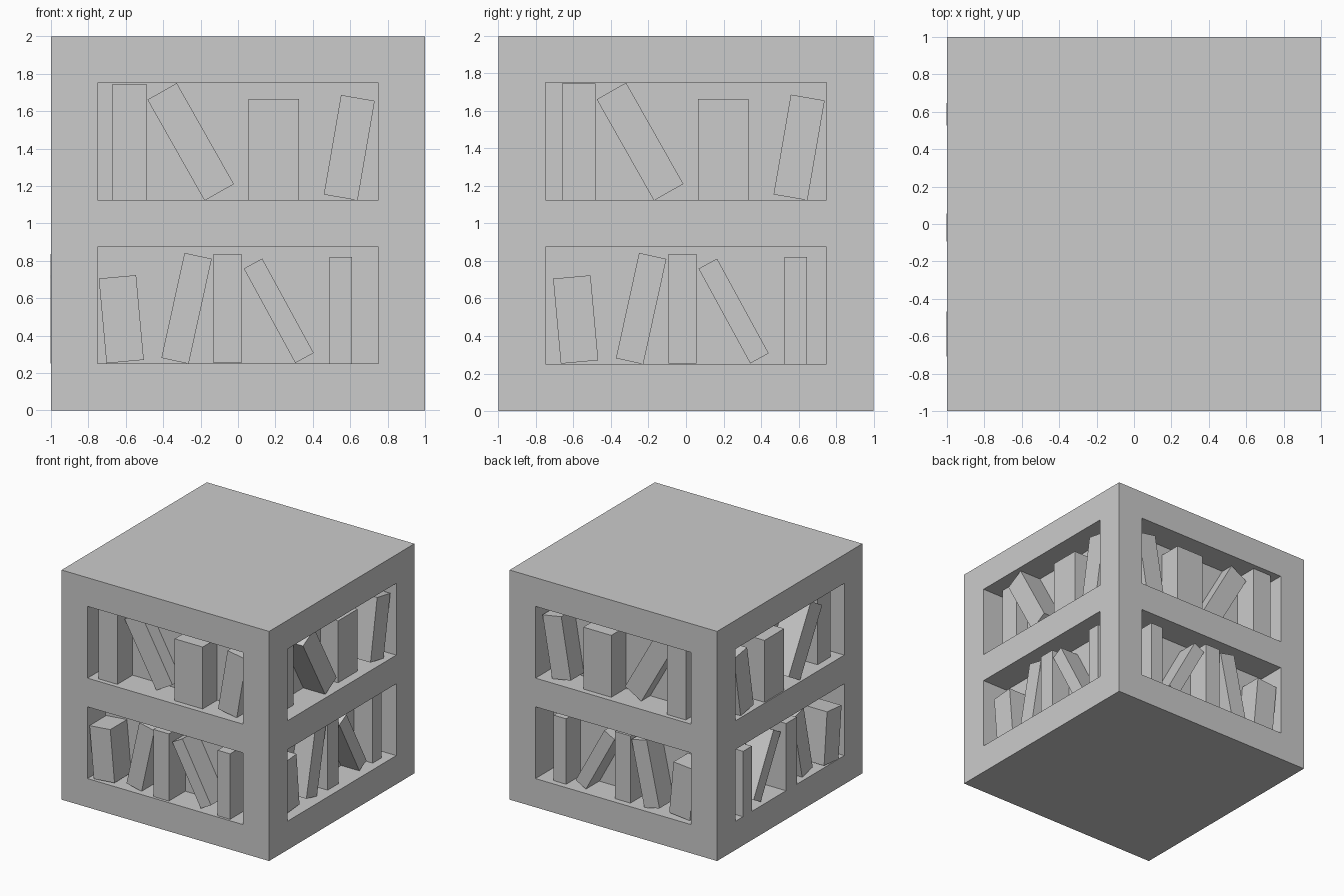
import bpy, bmesh, math
from mathutils import Matrix, Vector

if "Cube" in bpy.data.objects:
    bpy.data.objects.remove(bpy.data.objects["Cube"])

DEPTH = 0.25  # recess depth


def finish(bm, name):
    bmesh.ops.recalc_face_normals(bm, faces=bm.faces[:])
    mesh = bpy.data.meshes.new(name)
    bm.to_mesh(mesh)
    bm.free()
    obj = bpy.data.objects.new(name, mesh)
    bpy.context.collection.objects.link(obj)
    return obj


# Case: a cube scored along the frame lines, with two openings pushed in per side
bm = bmesh.new()
bmesh.ops.create_cube(bm, size=2, matrix=Matrix.Translation((0, 0, 1)))
cuts = [((s * 0.75, 0, 0), (1, 0, 0)) for s in (-1, 1)]
cuts += [((0, s * 0.75, 0), (0, 1, 0)) for s in (-1, 1)]
cuts += [((0, 0, z), (0, 0, 1)) for z in (0.25, 0.875, 1.125, 1.75)]
for co, no in cuts:
    bmesh.ops.bisect_plane(bm, geom=bm.verts[:] + bm.edges[:] + bm.faces[:],
                           plane_co=co, plane_no=no)
bm.normal_update()
openings = []
for f in bm.faces:
    c = f.calc_center_median()
    middle = min(abs(c.x), abs(c.y)) < 0.1
    if abs(f.normal.z) < 0.1 and middle and (0.25 < c.z < 0.875 or 1.125 < c.z < 1.75):
        openings.append(f)
pushed = bmesh.ops.extrude_discrete_faces(bm, faces=openings)["faces"]
for f in pushed:
    c = f.calc_center_median()
    inward = Vector((-c.x, 0, 0)) if abs(c.x) > abs(c.y) else Vector((0, -c.y, 0))
    bmesh.ops.translate(bm, verts=f.verts[:], vec=inward.normalized() * DEPTH)
finish(bm, "bookcase")

# Books: centre along side, centre height, width, height, lean in degrees
upper = [(-0.58, 1.435, 0.18, 0.62, 0), (-0.253, 1.436, 0.18, 0.62, 29.5),
         (0.19, 1.394, 0.27, 0.54, 0), (0.595, 1.405, 0.183, 0.54, -9.8)]
lower = [(-0.624, 0.488, 0.20, 0.455, 5.2), (-0.275, 0.546, 0.149, 0.575, -12.4),
         (-0.055, 0.545, 0.15, 0.585, 0), (0.218, 0.533, 0.112, 0.575, 28.6),
         (0.55, 0.536, 0.12, 0.57, 0)]

# Sides: (axis of side, sign, upper shift, lower shift, setback of each spine)
sides = {
    "front": ("y", -1, 0, 0, (0.04, 0.13, 0.05, 0.07), (0.02, 0.05, 0.02, 0.05, 0.02)),
    "back": ("y", 1, 0, 0, (0.04, 0.13, 0.05, 0.07), (0.05, 0.05, 0.05, 0.06, 0.05)),
    "right": ("x", 1, 0.008, 0.036, (0.13, 0.04, 0.08, 0.05), (0.08, 0.08, 0.07, 0.07, 0.07)),
    "left": ("x", -1, 0.008, 0.036, (0.07, 0.02, 0.01, 0.02), (-0.003, 0.04, -0.003, 0.04, -0.003)),
}


def book(name, axis, sign, u, z, w, h, lean, setback):
    outer, inner = 1 - setback, 1 - DEPTH - 0.01
    bm = bmesh.new()
    bmesh.ops.create_cube(bm, size=1)
    a = math.radians(lean)
    for v in bm.verts:
        p, q = v.co.x * w, v.co.z * h
        along = u + p * math.cos(a) - q * math.sin(a)
        up = z + p * math.sin(a) + q * math.cos(a)
        out = sign * (outer if v.co.y > 0 else inner)
        v.co = (along, out, up) if axis == "y" else (out, along, up)
    finish(bm, name)


for side, (axis, sign, shift_u, shift_l, set_u, set_l) in sides.items():
    for row, books, shift, setbacks in (("upper", upper, shift_u, set_u),
                                        ("lower", lower, shift_l, set_l)):
        for i, ((u, z, w, h, lean), s) in enumerate(zip(books, setbacks), 1):
            book(f"{side}_{row}_book_{i}", axis, sign, u + shift, z, w, h, lean, s)
